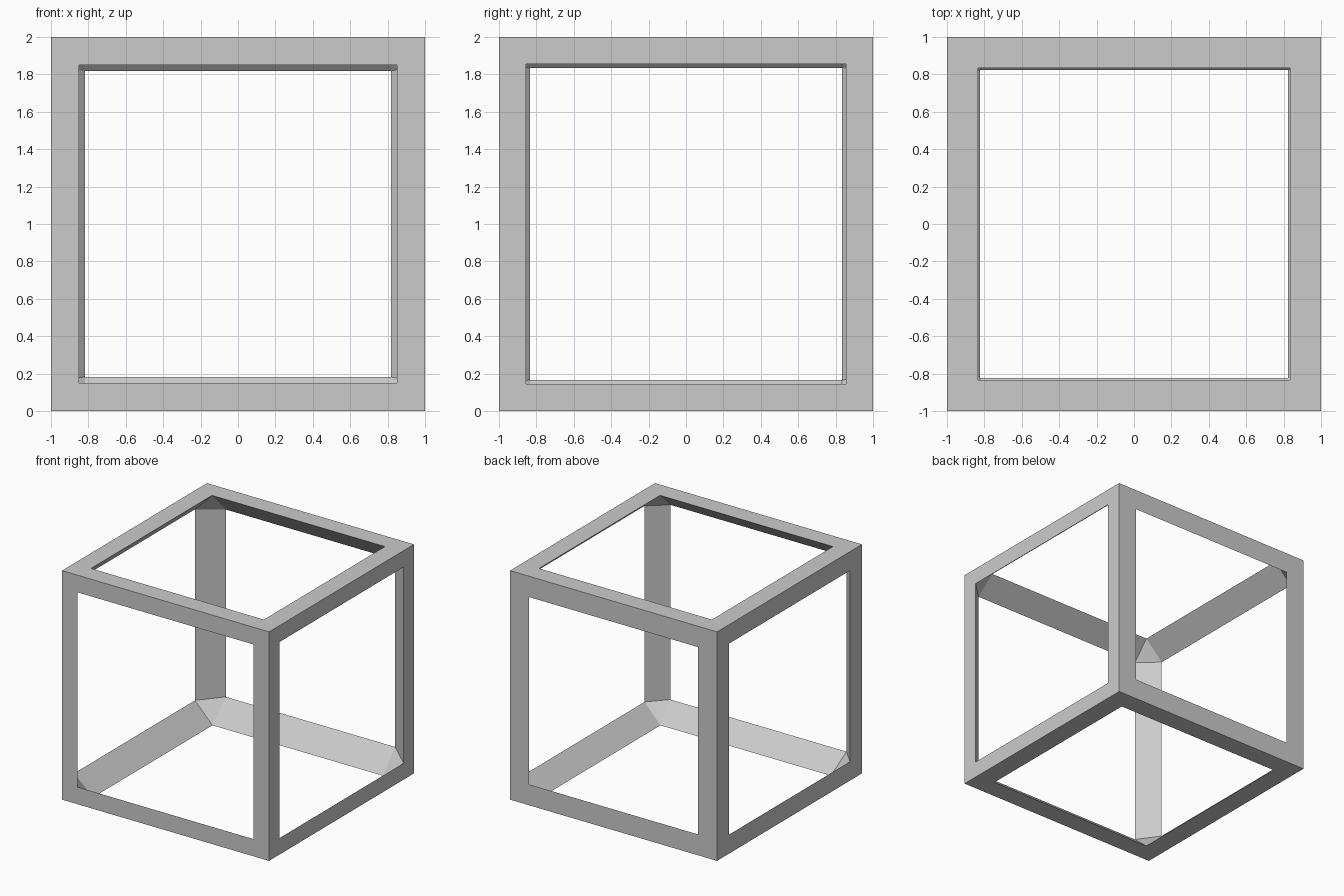
import bpy
import bmesh

if "Cube" in bpy.data.objects:
    bpy.data.objects.remove(bpy.data.objects["Cube"])

# Border width of the opening on each side of the cube, keyed by (axis, sign)
border = {(1, -1): 0.15, (1, 1): 0.182,    # front, back
          (0, 1): 0.144, (0, -1): 0.166,   # right, left
          (2, 1): 0.165, (2, -1): 0.177}   # top, bottom

bm = bmesh.new()
bmesh.ops.create_cube(bm, size=2.0)
edges, sides, corners = list(bm.edges), list(bm.faces), list(bm.verts)

# Opening corner points on every side
hole = {}
for f in sides:
    axis = max(range(3), key=lambda i: abs(f.normal[i]))
    keep = 1 - border[(axis, 1 if f.normal[axis] > 0 else -1)]
    for v in f.verts:
        co = v.co * keep
        co[axis] = v.co[axis]
        hole[f, v] = bm.verts.new(co)

# Each cube edge becomes a bar: two flat outer strips and one sloped inner strip
for e in edges:
    a, b = e.verts
    f, g = [s for s in sides if a in s.verts and b in s.verts]
    for s in (f, g):
        bm.faces.new((a, b, hole[s, b], hole[s, a]))
    bm.faces.new((hole[f, a], hole[f, b], hole[g, b], hole[g, a]))

# Triangular gussets inside the corners
for v in corners:
    bm.faces.new([hole[s, v] for s in sides if v in s.verts])

# Open the sides and tidy up
bmesh.ops.delete(bm, geom=sides, context='FACES_ONLY')
bmesh.ops.recalc_face_normals(bm, faces=bm.faces)
bmesh.ops.translate(bm, verts=bm.verts, vec=(0, 0, 1))

mesh = bpy.data.meshes.new("cube_frame")
bm.to_mesh(mesh)
bm.free()
bpy.context.collection.objects.link(bpy.data.objects.new("cube_frame", mesh))
